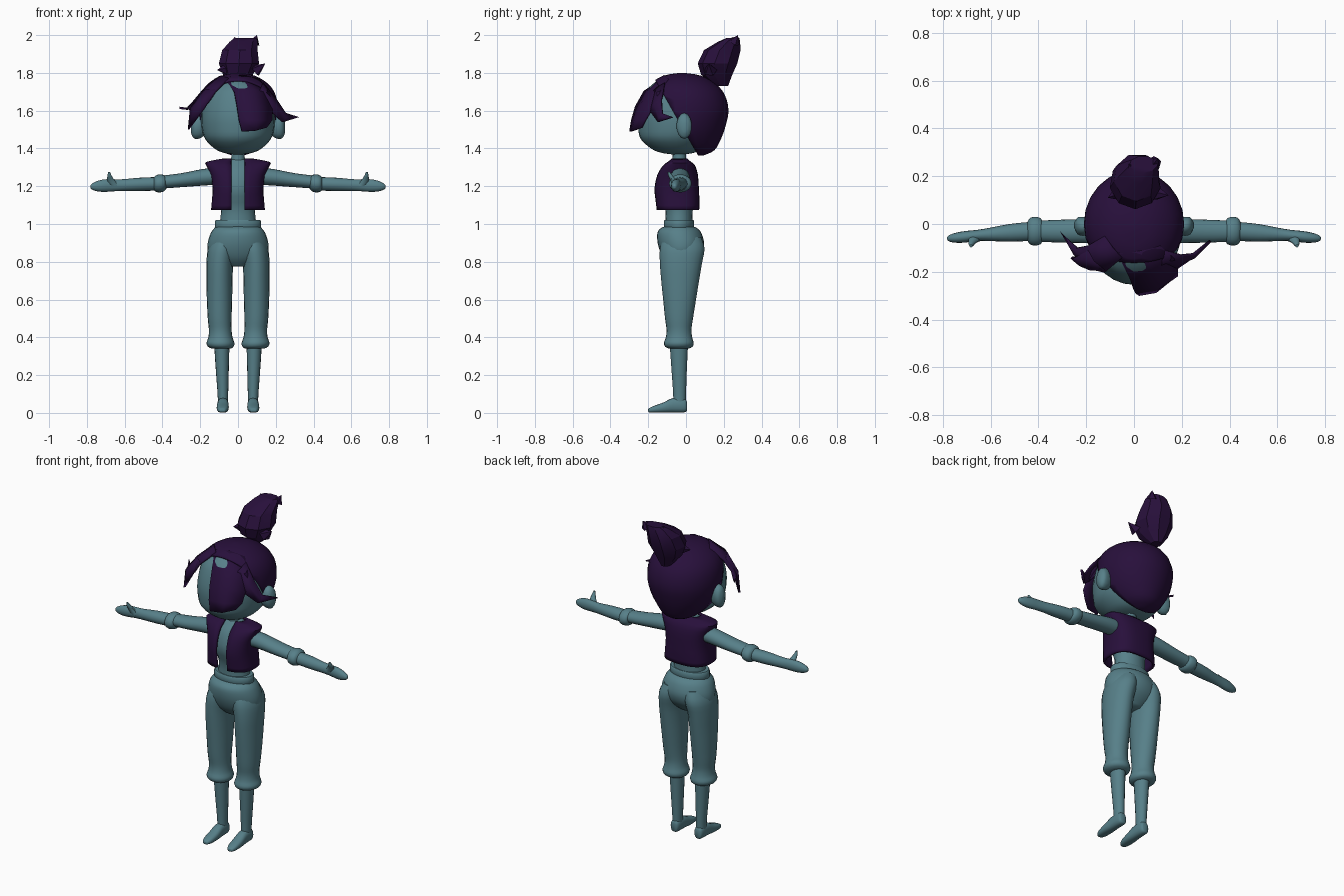
import bpy, bmesh, math
from mathutils import Vector


def material(name, rgb):
    m = bpy.data.materials.new(name)
    m.diffuse_color = (*rgb, 1)
    return m


TEAL = material("muted_teal", (0.095, 0.215, 0.25))
PURPLE = material("dark_purple", (0.021, 0.005, 0.044))


def finish(name, bm, mat, mirror=False, thick=0.0, angle=45, offset=-1):
    bmesh.ops.recalc_face_normals(bm, faces=bm.faces)
    me = bpy.data.meshes.new(name)
    bm.to_mesh(me)
    bm.free()
    me.materials.append(mat)
    ob = bpy.data.objects.new(name, me)
    bpy.context.collection.objects.link(ob)
    bpy.ops.object.select_all(action='DESELECT')
    ob.select_set(True)
    bpy.context.view_layer.objects.active = ob
    bpy.ops.object.shade_smooth_by_angle(angle=math.radians(angle))
    if thick:
        s = ob.modifiers.new("thickness", 'SOLIDIFY')
        s.thickness, s.offset = thick, offset
    if mirror:
        ob.modifiers.new("mirror", 'MIRROR').use_mirror_merge = False
    return ob


def refine(rings, sub):
    """Catmull-Rom interpolation between the listed rings."""
    out = []
    for i in range(len(rings) - 1):
        a, b, c, d = (rings[max(0, min(len(rings) - 1, i + k))] for k in (-1, 0, 1, 2))
        for s in range(sub):
            t = s / sub
            out.append([0.5 * (2 * q + (r - p) * t + (2 * p - 5 * q + 4 * r - w) * t * t
                               + (3 * q - p - 3 * r + w) * t ** 3)
                        for p, q, r, w in zip(a, b, c, d)])
    return out + [list(rings[-1])]


def loft(rings, axis='z', n=20, sub=3, power=2, gap=0.0):
    """Rings are (position on axis, centre u, centre v, radius u, radius v)."""
    bm = bmesh.new()
    loops = []
    for p, cu, cv, ru, rv in refine(rings, sub):
        ru, rv = max(ru, 0.002), max(rv, 0.002)
        g = math.asin(min(0.9, (gap / ru) ** (power / 2))) if gap else 0
        loop = []
        for i in range(n + (1 if gap else 0)):
            a = -math.pi / 2 + g + (2 * math.pi - 2 * g) * i / n
            c, s = math.cos(a), math.sin(a)
            u = cu + ru * math.copysign(abs(c) ** (2 / power), c)
            v = cv + rv * math.copysign(abs(s) ** (2 / power), s)
            loop.append(bm.verts.new({'z': (u, v, p), 'x': (p, u, v), 'y': (u, p, v)}[axis]))
        loops.append(loop)
    for A, B in zip(loops, loops[1:]):
        for i in range(n):
            j = i + 1 if gap else (i + 1) % n
            bm.faces.new((A[i], A[j], B[j], B[i]))
    if not gap:
        bm.faces.new(loops[0])
        bm.faces.new(loops[-1])
    return bm


def lock(name, pairs, tip=None, bulge=0.02):
    """Pointed hair plate from pairs of edge points, bowed away from the head."""
    bm = bmesh.new()
    mid = Vector((0, -0.03, 1.58))
    rows = []
    for a, b in pairs:
        a, b = Vector(a), Vector(b)
        m = (a + b) / 2
        m += (m - mid).normalized() * bulge
        rows.append([bm.verts.new(q) for q in (a, m, b)])
    for A, B in zip(rows, rows[1:]):
        for i in (0, 1):
            bm.faces.new((A[i], A[i + 1], B[i + 1], B[i]))
    if tip:
        t = bm.verts.new(tip)
        for i in (0, 1):
            bm.faces.new((rows[-1][i], rows[-1][i + 1], t))
    return finish(name, bm, PURPLE, thick=0.012, angle=35, offset=0)


# Head, ears and neck
finish("head", loft([
    (1.368, 0, -.04, .02, .03), (1.378, 0, -.045, .08, .09), (1.40, 0, -.05, .125, .135),
    (1.45, 0, -.055, .174, .185), (1.51, 0, -.045, .192, .208), (1.58, 0, -.04, .195, .212),
    (1.66, 0, -.03, .185, .2), (1.72, 0, -.03, .155, .168), (1.77, 0, -.03, .085, .1),
    (1.785, 0, -.03, .01, .01)], n=28), TEAL)
finish("ear", loft([(.175, -.01, 1.52, .03, .05), (.205, -.01, 1.52, .04, .068),
                    (.235, -.008, 1.515, .037, .06), (.25, -.005, 1.51, .012, .025)],
                   'x', n=14), TEAL, mirror=True)
finish("neck", loft([(1.28, 0, -.035, .045, .045), (1.34, 0, -.035, .036, .036),
                     (1.42, 0, -.035, .036, .036)], n=16), TEAL)

# Hair cap, cut away in front of a slanted hairline
cap = loft([
    (1.362, 0, .06, .03, .03), (1.39, 0, .04, .1, .11), (1.45, 0, 0, .162, .185),
    (1.52, 0, -.005, .197, .215), (1.6, 0, 0, .21, .225), (1.68, 0, -.005, .2, .212),
    (1.74, 0, -.015, .162, .175), (1.785, 0, -.02, .09, .1), (1.8, 0, -.02, .01, .01)], n=24)
bmesh.ops.bisect_plane(cap, geom=cap.verts[:] + cap.edges[:] + cap.faces[:],
                       plane_co=(0, -.15, 1.74), plane_no=(0, -.37, -.21), clear_outer=True)
finish("hair_cap", cap, PURPLE, thick=0.012)

# Fringe locks
lock("wide_fringe", [
    ((-.07, -.12, 1.77), (.11, -.09, 1.765)), ((-.02, -.22, 1.7), (.165, -.14, 1.69)),
    ((-.005, -.265, 1.62), (.18, -.18, 1.61)), ((.005, -.285, 1.55), (.18, -.215, 1.55)),
    ((.02, -.295, 1.49), (.15, -.235, 1.51))])
lock("right_fringe", [
    ((.13, -.11, 1.745), (.1, -.19, 1.68)), ((.2, -.13, 1.66), (.17, -.19, 1.6)),
    ((.25, -.125, 1.585), (.235, -.145, 1.54))], (.32, -.07, 1.565), .01)
lock("left_fringe", [
    ((-.05, -.14, 1.77), (-.12, -.05, 1.765)), ((-.12, -.2, 1.7), (-.19, -.09, 1.7)),
    ((-.16, -.19, 1.64), (-.24, -.1, 1.64)), ((-.2, -.17, 1.6), (-.27, -.07, 1.61))],
    (-.31, -.03, 1.615), .015)
lock("left_lower_fringe", [
    ((-.12, -.19, 1.71), (-.19, -.11, 1.7)), ((-.18, -.19, 1.61), (-.25, -.14, 1.61))],
    (-.262, -.14, 1.5), .012)

# Top bun with a pair of pointed strands
finish("bun", loft([
    (1.73, 0, .19, .03, .035), (1.79, 0, .165, .08, .085), (1.85, .005, .17, .108, .108),
    (1.92, .01, .195, .095, .1), (1.965, .03, .23, .075, .06), (1.985, .04, .25, .06, .035)],
    n=9, sub=1), PURPLE, angle=25)
for name, base, r, h in (("bun_peak", (.085, .255, 1.96), .032, (.1, .275, 2.0)),
                         ("bun_side_peak", (-.01, .235, 1.955), .035, (-.02, .25, 1.99)),
                         ("bun_strand", (.09, .13, 1.81), .035, (.145, .12, 1.85)),
                         ("bun_lower_strand", (-.06, .13, 1.82), .035, (-.11, .11, 1.815))):
    b, t = Vector(base), Vector(h)
    bm = bmesh.new()
    bmesh.ops.create_cone(bm, cap_ends=True, segments=5, radius1=r, radius2=0,
                          depth=(t - b).length)
    turn = Vector((0, 0, 1)).rotation_difference(t - b)
    for v in bm.verts:
        v.co = turn @ v.co + (b + t) / 2
    finish(name, bm, PURPLE, angle=20)

# Torso and open waistcoat
finish("torso", loft([
    (.98, 0, -.037, .1, .073), (1.08, 0, -.037, .09, .073), (1.18, 0, -.045, .11, .095),
    (1.27, 0, -.04, .12, .08), (1.32, 0, -.035, .09, .05), (1.345, 0, -.035, .03, .03)]), TEAL)
finish("waistcoat", loft([
    (1.075, 0, -.043, .143, .113), (1.13, 0, -.046, .138, .117), (1.19, 0, -.05, .135, .118),
    (1.26, 0, -.045, .145, .108), (1.31, 0, -.037, .168, .085), (1.33, 0, -.035, .165, .06),
    (1.348, 0, -.035, .07, .04)], n=32, sub=2, power=2.7, gap=.036),
    PURPLE, thick=.014, angle=40)

# Arms, elbow cuffs and hands
finish("upper_arm", loft([(.08, -.035, 1.255, .05, .045), (.18, -.03, 1.248, .05, .044),
                          (.3, -.03, 1.232, .048, .037), (.42, -.03, 1.22, .043, .034)],
                         'x'), TEAL, mirror=True)
finish("elbow_cuff", loft([(.382, -.03, 1.217, .04, .034), (.392, -.03, 1.216, .055, .043),
                           (.415, -.03, 1.215, .06, .048), (.435, -.03, 1.214, .055, .043),
                           (.445, -.03, 1.213, .04, .034)], 'x'), TEAL, mirror=True)
finish("forearm_and_hand", loft([
    (.42, -.03, 1.213, .04, .036), (.52, -.037, 1.21, .037, .035), (.61, -.044, 1.206, .027, .031),
    (.66, -.048, 1.205, .023, .032), (.71, -.054, 1.203, .024, .033),
    (.75, -.058, 1.2, .02, .026), (.775, -.06, 1.198, .012, .014),
    (.782, -.06, 1.198, .004, .005)], 'x', n=16), TEAL, mirror=True)
finish("thumb", loft([(1.2, .655, -.055, .028, .018), (1.23, .672, -.066, .021, .016),
                      (1.255, .68, -.082, .012, .012), (1.276, .682, -.092, .005, .006)],
                     n=10), TEAL, mirror=True)

# Trousers
finish("waistband", loft([(.975, 0, -.037, .118, .076), (.982, 0, -.037, .123, .08),
                          (1.015, 0, -.037, .122, .08), (1.022, 0, -.037, .117, .075)],
                         n=28, sub=1), TEAL)
finish("hips", loft([
    (.775, 0, -.03, .06, .05), (.81, 0, -.028, .125, .085), (.85, 0, -.025, .158, .11),
    (.9, 0, -.027, .16, .123), (.95, 0, -.035, .145, .117), (.975, 0, -.037, .128, .1),
    (.988, 0, -.037, .115, .074)], n=28), TEAL)
finish("trouser_leg", loft([
    (.34, .088, -.038, .05, .052), (.35, .091, -.038, .067, .072), (.37, .093, -.038, .074, .079),
    (.4, .093, -.037, .064, .07), (.44, .094, -.037, .06, .066), (.5, .097, -.037, .063, .074),
    (.6, .098, -.034, .067, .087), (.7, .098, -.031, .069, .1), (.79, .096, -.027, .071, .111),
    (.87, .085, -.02, .074, .118), (.93, .07, -.02, .06, .1)]), TEAL, mirror=True)

# Calves and feet
finish("calf", loft([(.025, .08, -.034, .026, .032), (.1, .08, -.034, .028, .034),
                     (.22, .083, -.036, .034, .04), (.37, .086, -.038, .041, .049)],
                    n=16), TEAL, mirror=True)
finish("foot", loft([
    (.004, .08, .035, .018, .025), (-.01, .08, .04, .027, .037), (-.07, .08, .04, .03, .038),
    (-.12, .081, .028, .032, .027), (-.17, .082, .019, .028, .018),
    (-.195, .083, .014, .018, .011), (-.2, .083, .013, .008, .006)],
    'y', n=16, power=2.5), TEAL, mirror=True)
